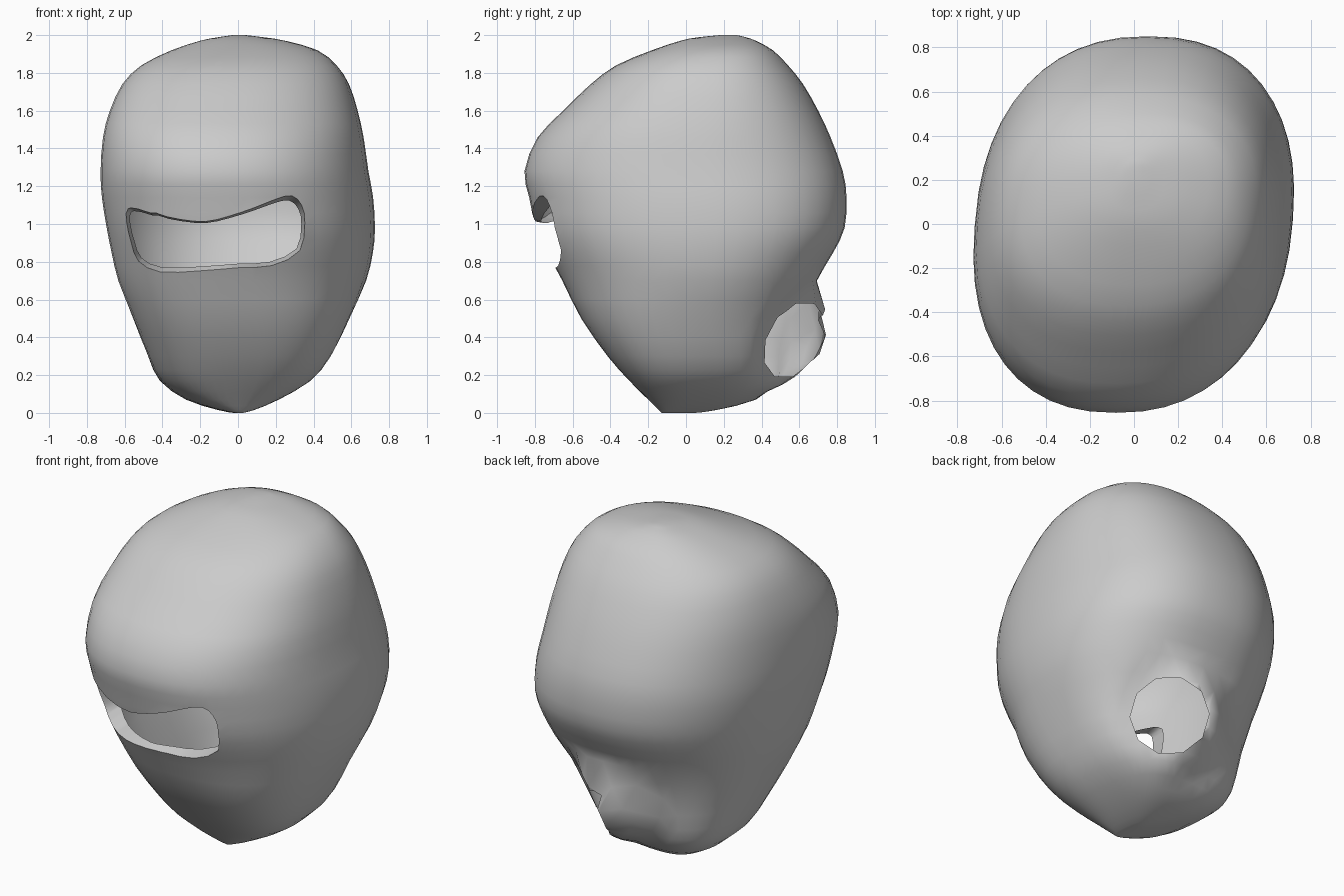
import bpy, bmesh, math
from mathutils import Vector
from mathutils.bvhtree import BVHTree

if "Cube" in bpy.data.objects:
    bpy.data.objects.remove(bpy.data.objects["Cube"])

# Horizontal sections of the hood: z, left x, right x, front y, back y
SECTIONS = [
    (0.00, -.02, .02, -.13, .05), (.015, -.10, .08, -.145, .16),
    (.07, -.27, .21, -.20, .37), (.17, -.41, .38, -.30, .48),
    (.30, -.475, .49, -.415, .54), (.50, -.555, .59, -.555, .59),
    (.70, -.63, .675, -.655, .69), (.85, -.665, .71, -.735, .78),
    (.98, -.69, .72, -.795, .84), (1.14, -.715, .71, -.83, .85),
    (1.28, -.722, .685, -.855, .83), (1.46, -.71, .66, -.785, .765),
    (1.60, -.675, .63, -.65, .70), (1.74, -.61, .585, -.505, .62),
    (1.84, -.51, .52, -.37, .54), (1.92, -.35, .42, -.18, .46),
    (1.97, -.20, .25, -.03, .37), (1.988, -.11, .14, .06, .32),
    (2.0, -.03, .04, .18, .27)]
SEG = 48

# Eye slit outline seen from the front (x, z)
SLIT = [(-.56, 1.07), (-.45, 1.045), (-.3, 1.015), (-.17, 1.005), (-.05, 1.03),
        (.08, 1.07), (.19, 1.11), (.27, 1.125), (.32, 1.08), (.335, 1.0),
        (.31, .87), (.17, .80), (0, .79), (-.2, .775), (-.4, .77),
        (-.51, .82), (-.545, .9), (-.57, 1.0)]
SLIT_MID, LIP = (-.115, .945), (.96, .88)

# Tail opening at the back
HOLE = Vector((.225, .575, .385))
AXIS = Vector((.65, .66, -.37)).normalized()
RADIUS = .22


def loft(bm, rings):
    """Skin a list of equal-length point rings and cap both ends."""
    vs = [[bm.verts.new(p) for p in r] for r in rings]
    n = len(rings[0])
    for a, b in zip(vs, vs[1:]):
        for i in range(n):
            j = (i + 1) % n
            bm.faces.new((a[i], a[j], b[j], b[i]))
    bm.faces.new(vs[0])
    bm.faces.new(vs[-1])
    bmesh.ops.recalc_face_normals(bm, faces=bm.faces)


def make_object(name, bm):
    me = bpy.data.meshes.new(name)
    bm.to_mesh(me)
    ob = bpy.data.objects.new(name, me)
    bpy.context.collection.objects.link(ob)
    return ob


def section(z, xl, xr, yf, yb):
    """Rounded-box ring; the jaw is boxier and twisted the other way."""
    a, b = (xr - xl) / 2, (yb - yf) / 2
    cx, cy = (xl + xr) / 2, (yf + yb) / 2
    jaw = max(0, 1 - z / .7)
    power, shear = 2.3 + .5 * jaw, .075 - .2 * jaw
    pts = []
    for i in range(SEG):
        t = 2 * math.pi * i / SEG
        c, s = math.cos(t), math.sin(t)
        x = a * math.copysign(abs(c) ** (2 / power), c)
        y = b * math.copysign(abs(s) ** (2 / power), s)
        pts.append(Vector((cx + x + shear * y, cy + y, z)))
    return pts


def between(p0, p1, p2, p3):
    """Smooth midpoint between p1 and p2."""
    return tuple((-a + 9 * b + 9 * c - d) / 16 for a, b, c, d in zip(p0, p1, p2, p3))


# Hood body: smooth in-between sections, lofted
rows = []
for k in range(len(SECTIONS) - 1):
    p = [SECTIONS[min(max(k + d, 0), len(SECTIONS) - 1)] for d in (-1, 0, 1, 2)]
    rows += [p[1], between(*p)]
rows.append(SECTIONS[-1])
bm = bmesh.new()
loft(bm, [section(*r) for r in rows])

# Pull the surface into a flared collar around the tail opening
for v in bm.verts:
    d = (v.co - HOLE).dot(AXIS)
    r = (v.co - HOLE - AXIS * d).length
    if d > -.35:
        t = min(max((.35 - r) / .11, 0), 1)
        v.co -= AXIS * d * t ** 1.5
bmesh.ops.triangulate(bm, faces=bm.faces)
surface = BVHTree.FromBMesh(bm)
hood = make_object("hood", bm)
bm.free()

# Cutters for the slit and the tail opening
cutters = []
n = len(SLIT)
curve = []
for k in range(n):
    p = [SLIT[(k + d) % n] for d in (-1, 0, 1, 2)]
    curve += [p[1], between(*p)]
wide = [(SLIT_MID[0] + (x - SLIT_MID[0]) / LIP[0],
         SLIT_MID[1] + (z - SLIT_MID[1]) / LIP[1]) for x, z in curve]
u = AXIS.cross(Vector((0, 0, 1))).normalized()
w = AXIS.cross(u)
circle = [HOLE + RADIUS * (u * math.cos(t) + w * math.sin(t))
          for t in (2 * math.pi * i / 10 for i in range(10))]
for name, rings in (
        ("slit_cutter", [[(x, y, z) for x, z in wide] for y in (-1.3, -.3)]),
        ("tail_cutter", [[p + AXIS * s for p in circle] for s in (-.15, .4)])):
    bm = bmesh.new()
    loft(bm, rings)
    cut = make_object(name, bm)
    bm.free()
    cut.hide_render = True
    mod = hood.modifiers.new(name, 'BOOLEAN')
    mod.operation, mod.solver, mod.object = 'DIFFERENCE', 'EXACT', cut
    cutters.append(cut)
result = bpy.data.meshes.new_from_object(
    hood.evaluated_get(bpy.context.evaluated_depsgraph_get()))
hood.modifiers.clear()
hood.data = result
for cut in cutters:
    bpy.data.objects.remove(cut)

# Keep only the outer skin, then roll the slit edge inward as a lip
bm = bmesh.new()
bm.from_mesh(result)
inner = [f for f in bm.faces
         if surface.find_nearest(f.calc_center_median())[3] > 1e-3]
bmesh.ops.delete(bm, geom=inner, context='FACES')
bmesh.ops.remove_doubles(bm, verts=bm.verts, dist=.012)
rim = [e for e in bm.edges if e.is_boundary and e.verts[0].co.y < 0]
out = bmesh.ops.extrude_edge_only(bm, edges=rim)["geom"]
for e in rim:
    e.smooth = False
for v in out:
    if isinstance(v, bmesh.types.BMVert):
        dx, dz = v.co.x - SLIT_MID[0], v.co.z - SLIT_MID[1]
        v.co.y += .035 + .08 * abs(dx) / .47
        v.co.x = SLIT_MID[0] + dx * LIP[0]
        v.co.z = SLIT_MID[1] + dz * LIP[1]
for f in bm.faces:
    f.smooth = True
bm.to_mesh(result)
bm.free()
hood.data.name = "hood"
